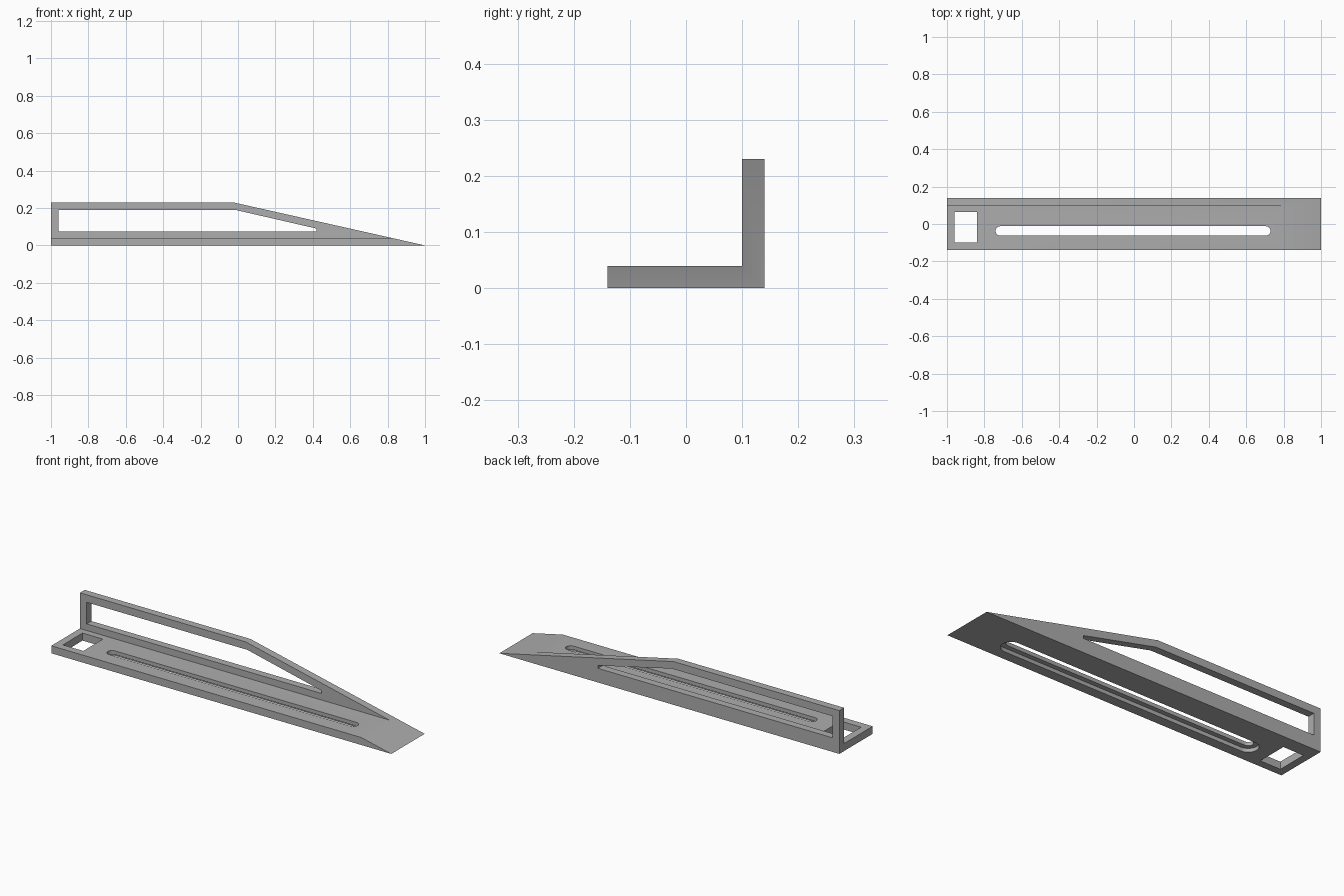
import bpy
import bmesh
from math import pi, sin, cos
from mathutils import Vector

cube = bpy.data.objects.get("Cube")
if cube:
    bpy.data.objects.remove(cube, do_unlink=True)

HALF_DEPTH = 0.14
PLATE_TOP = 0.04
WALL_FRONT = 0.10

grey = bpy.data.materials.new("mid grey")
grey.use_nodes = True
colour = (0.42, 0.42, 0.42, 1)
grey.diffuse_color = colour
grey.node_tree.nodes["Principled BSDF"].inputs["Base Color"].default_value = colour


def prism(name, outline, start, end):
    """Extrude a closed 3D outline from one offset to another."""
    bm = bmesh.new()
    start, end = Vector(start), Vector(end)
    face = bm.faces.new([bm.verts.new(Vector(p) + start) for p in outline])
    extruded = bmesh.ops.extrude_face_region(bm, geom=[face], use_keep_orig=True)
    verts = [g for g in extruded["geom"] if isinstance(g, bmesh.types.BMVert)]
    bmesh.ops.translate(bm, vec=end - start, verts=verts)
    bmesh.ops.recalc_face_normals(bm, faces=bm.faces)
    mesh = bpy.data.meshes.new(name)
    bm.to_mesh(mesh)
    bm.free()
    mesh.materials.append(grey)
    obj = bpy.data.objects.new(name, mesh)
    bpy.context.collection.objects.link(obj)
    return obj


def side_prism(name, xz, y0, y1):
    return prism(name, [(x, 0, z) for x, z in xz], (0, y0, 0), (0, y1, 0))


def plan_prism(name, xy, z0, z1):
    return prism(name, [(x, y, 0) for x, y in xy], (0, 0, z0), (0, 0, z1))


def rectangle(a0, a1, b0, b1):
    return [(a0, b0), (a1, b0), (a1, b1), (a0, b1)]


def stadium(centre_x, centre_y, half_straight, radius, steps=12):
    """Slot outline with a half circle at each end."""
    points = []
    for side in (1, -1):
        for i in range(steps + 1):
            angle = -pi / 2 + pi * i / steps
            points.append((centre_x + side * (half_straight + radius * cos(angle)),
                           centre_y + side * radius * sin(angle)))
    return points


def cut(target, cutter):
    cutter.hide_render = True
    mod = target.modifiers.new(cutter.name, 'BOOLEAN')
    mod.operation = 'DIFFERENCE'
    mod.solver = 'EXACT'
    mod.object = cutter
    bpy.context.view_layer.objects.active = target
    bpy.ops.object.modifier_apply(modifier=mod.name)
    bpy.data.objects.remove(cutter, do_unlink=True)


# Wedge-ended body, later trimmed to an L section
bracket = side_prism("angle_bracket",
                     [(-1, 0), (1, 0), (-0.025, 0.23), (-1, 0.23)],
                     -HALF_DEPTH, HALF_DEPTH)

# Space above the base plate, in front of the upright wall
cut(bracket, side_prism("plate_clearance", rectangle(-1.2, 1.2, PLATE_TOP, 0.4),
                        -0.3, WALL_FRONT))

# Long window through the upright wall, following its slope
cut(bracket, side_prism("wall_window",
                        [(-0.96, 0.075), (0.42, 0.075), (0.42, 0.09),
                         (-0.015, 0.19), (-0.96, 0.19)], 0.05, 0.3))

# Rectangular opening near the right end of the plate
cut(bracket, plan_prism("plate_opening", rectangle(-0.96, -0.84, -0.10, 0.065), -0.1, 0.1))

# Long slot with a wider recess on the underside
cut(bracket, plan_prism("plate_slot", stadium(-0.005, -0.037, 0.71, 0.025), -0.1, 0.1))
cut(bracket, plan_prism("slot_recess", stadium(-0.005, -0.037, 0.71, 0.05), -0.1, 0.02))

# Flat faces, with only the rounded slot ends smoothed
bpy.ops.object.select_all(action='DESELECT')
bracket.select_set(True)
bpy.context.view_layer.objects.active = bracket
bpy.ops.object.shade_smooth_by_angle(angle=pi / 9)
